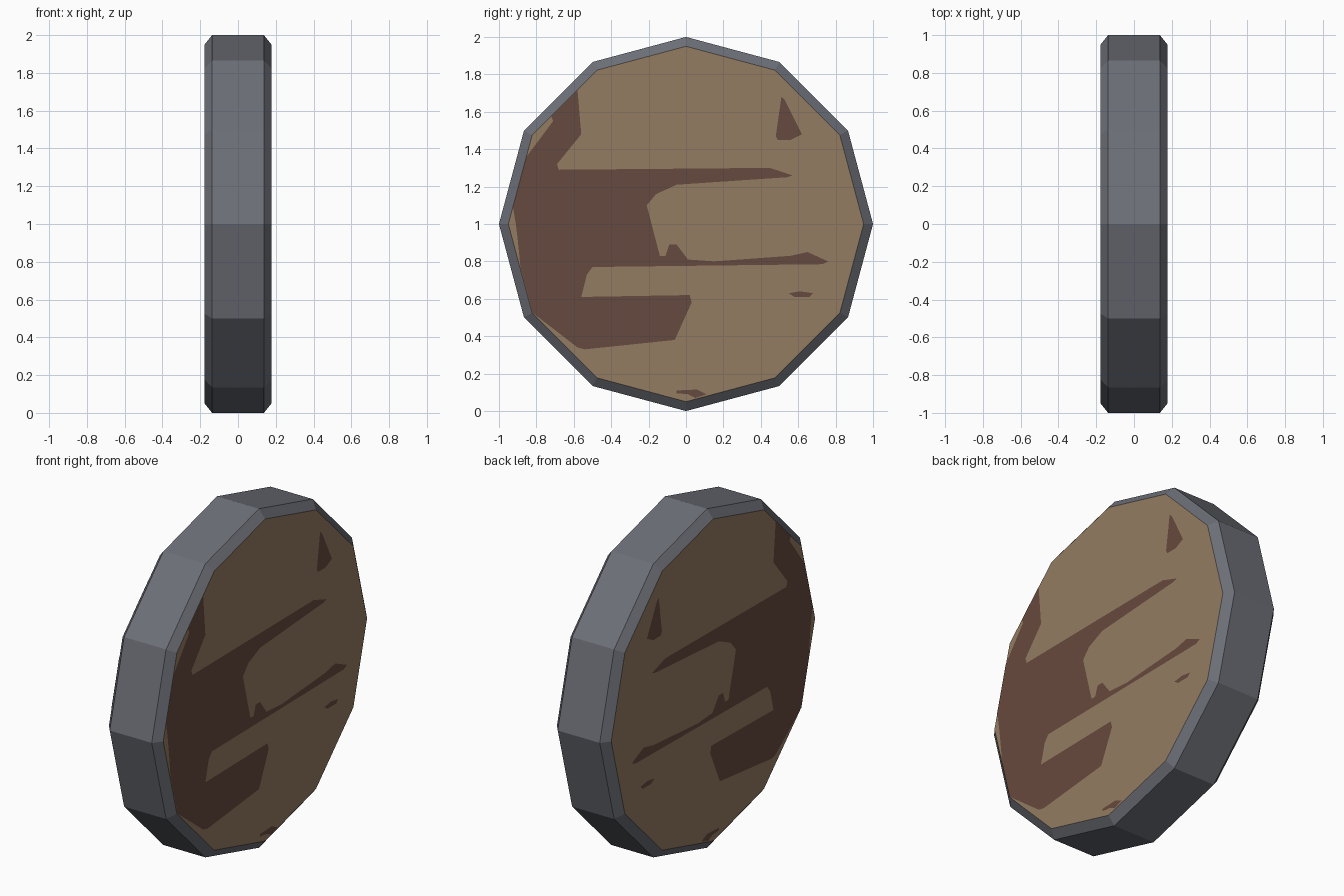
import bpy, bmesh, math

if "Cube" in bpy.data.objects:
    bpy.data.objects.remove(bpy.data.objects["Cube"])

SIDES = 12
HALF = 0.177        # half thickness of the disc
CHAMFER_X = 0.137   # where the rim chamfer starts
INNER = 0.95        # radius of the flat round faces


def material(name, rgb):
    m = bpy.data.materials.new(name)
    m.diffuse_color = (*rgb, 1)
    m.use_nodes = True
    m.node_tree.nodes["Principled BSDF"].inputs["Base Color"].default_value = m.diffuse_color
    return m


steel = material("grey_rim", (0.150, 0.159, 0.184))
tan = material("tan_face", (0.295, 0.203, 0.122))
brown = material("brown_patch", (0.134, 0.068, 0.049))


def make_object(name, bm, mats):
    mesh = bpy.data.meshes.new(name)
    bm.to_mesh(mesh)
    bm.free()
    for m in mats:
        mesh.materials.append(m)
    ob = bpy.data.objects.new(name, mesh)
    bpy.context.collection.objects.link(ob)
    return ob


# Disc: four twelve-sided rings along x, capped with tan faces
bm = bmesh.new()
rings = []
for x, r in [(-HALF, INNER), (-CHAMFER_X, 1), (CHAMFER_X, 1), (HALF, INNER)]:
    rings.append([bm.verts.new((x, r * math.cos(a), 1 + r * math.sin(a)))
                  for a in (i * math.tau / SIDES for i in range(SIDES))])
for a, b in zip(rings, rings[1:]):
    for i in range(SIDES):
        j = (i + 1) % SIDES
        bm.faces.new((a[i], a[j], b[j], b[i]))
for ring in (rings[0], rings[-1]):
    bm.faces.new(ring).material_index = 1
bmesh.ops.recalc_face_normals(bm, faces=bm.faces)
make_object("disc", bm, [steel, tan])

# Brown patch outlines as (y, z), the same on both faces
patches = {
    "large_patch": [
        (-.58, 1.715), (-.56, 1.48), (-.69, 1.32), (-.68, 1.29), (.45, 1.30),
        (.57, 1.26), (.54, 1.25), (-.05, 1.21), (-.16, 1.16), (-.21, 1.10),
        (-.14, .83), (-.11, .83), (-.09, .89), (-.05, .89), (.01, .81),
        (.15, .80), (.56, .83), (.65, .85), (.76, .80), (.73, .785),
        (-.50, .77), (-.53, .73), (-.56, .61), (.02, .62), (.03, .58),
        (-.06, .38), (-.54, .33), (-.58, .34), (-.82, .525), (-.885, .77),
        (-.90, .92), (-.91, 1.0), (-.925, 1.09), (-.853, 1.36),
        (-.71, 1.55), (-.72, 1.575)],
    "upper_spot": [(.51, 1.68), (.53, 1.66), (.62, 1.48), (.56, 1.45),
                   (.49, 1.45), (.48, 1.47)],
    "side_spot": [(.55, .63), (.61, .64), (.68, .63), (.66, .61), (.58, .61)],
    "bottom_spot": [(-.05, .11), (.06, .115), (.11, .09), (.05, .07),
                    (.01, .09), (-.05, .095)],
}

# Thin plates laid on each face
for name, outline in patches.items():
    for side, label in ((1, "right"), (-1, "left")):
        bm = bmesh.new()
        x = side * (HALF + 0.002)
        face = bm.faces.new([bm.verts.new((x, y, z)) for y, z in outline])
        face.normal_update()
        if face.normal.x * side < 0:
            face.normal_flip()
        bmesh.ops.triangulate(bm, faces=[face])
        make_object(f"{name}_{label}", bm, [brown])
